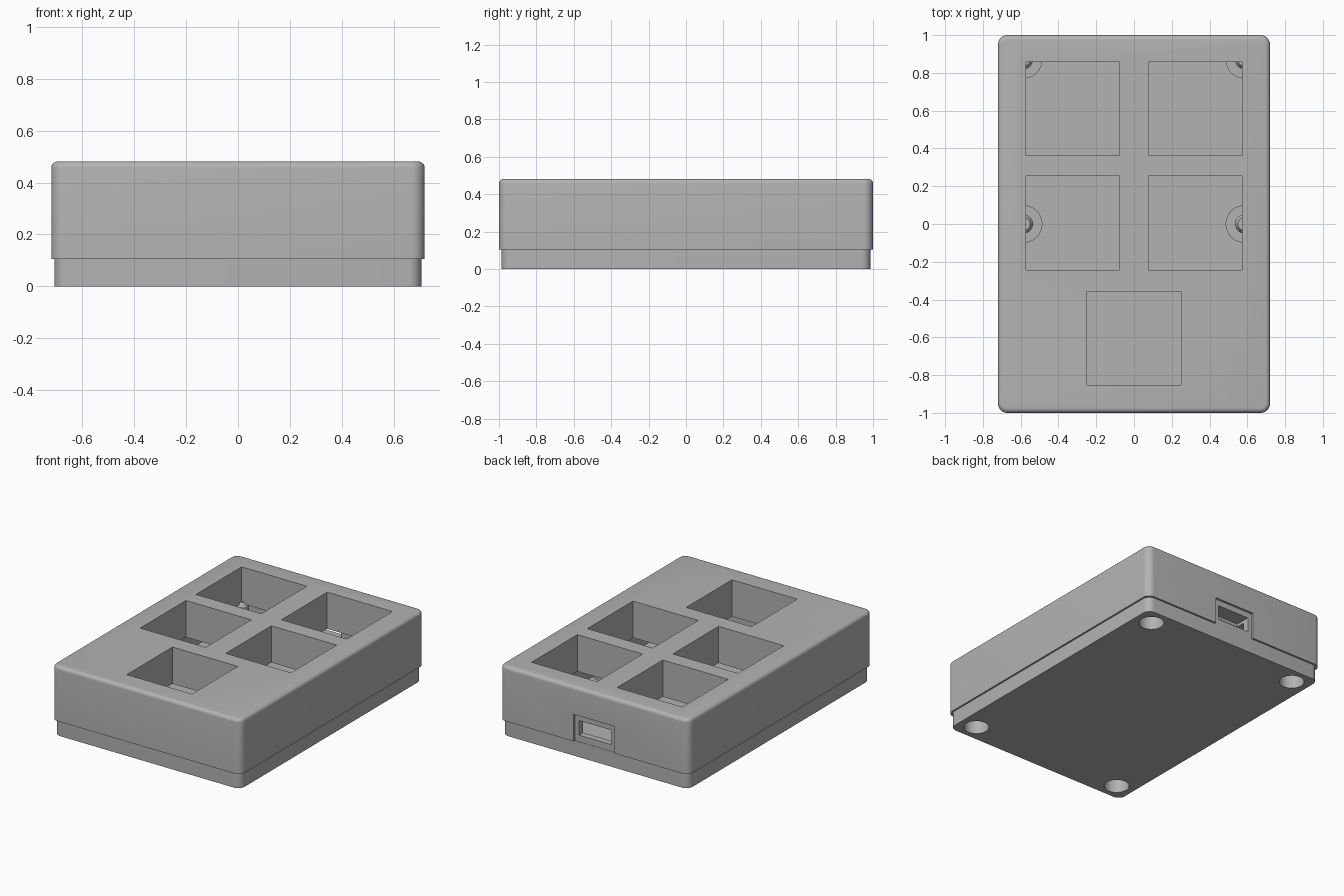
import bpy, bmesh, math

if "Cube" in bpy.data.objects:
    bpy.data.objects.remove(bpy.data.objects["Cube"])

grey = bpy.data.materials.new("warm_grey")
grey.diffuse_color = (0.45, 0.45, 0.45, 1)
grey.use_nodes = True
grey.node_tree.nodes["Principled BSDF"].inputs["Base Color"].default_value = grey.diffuse_color


def finish(name, bm):
    mesh = bpy.data.meshes.new(name)
    bmesh.ops.recalc_face_normals(bm, faces=bm.faces)
    bm.to_mesh(mesh)
    bm.free()
    ob = bpy.data.objects.new(name, mesh)
    bpy.context.collection.objects.link(ob)
    mesh.materials.append(grey)
    return ob


def rounded_box(name, hx, hy, z0, z1, radius=0.0, top=0.0):
    """Box with rounded upright corners and an optional softened top rim."""
    bm = bmesh.new()
    bmesh.ops.create_cube(bm, size=1)
    for v in bm.verts:
        v.co = (v.co.x * 2 * hx, v.co.y * 2 * hy, z0 if v.co.z < 0 else z1)
    if radius:
        edges = [e for e in bm.edges if abs(e.verts[0].co.z - e.verts[1].co.z) > 1e-4]
        bmesh.ops.bevel(bm, geom=edges, offset=radius, segments=8, profile=0.5, affect='EDGES')
    if top:
        edges = [e for e in bm.edges if all(v.co.z > z1 - 1e-4 for v in e.verts)]
        bmesh.ops.bevel(bm, geom=edges, offset=top, segments=5, profile=0.5, affect='EDGES')
    return finish(name, bm)


def turned(name, x, y, profile, n=32):
    """Closed round part from (radius, z) pairs, lowest first."""
    bm = bmesh.new()
    rings = [[bm.verts.new((x + r * math.cos(2 * math.pi * i / n),
                            y + r * math.sin(2 * math.pi * i / n), z)) for i in range(n)]
             for r, z in profile]
    for a, b in zip(rings, rings[1:]):
        for i in range(n):
            bm.faces.new((a[i], a[(i + 1) % n], b[(i + 1) % n], b[i]))
    bm.faces.new(rings[0])
    bm.faces.new(rings[-1])
    return finish(name, bm)


def cut(target, cutter):
    mod = target.modifiers.new("cut", 'BOOLEAN')
    mod.operation = 'DIFFERENCE'
    mod.solver = 'EXACT'
    mod.object = cutter
    bpy.context.view_layer.objects.active = target
    bpy.ops.object.modifier_apply(modifier=mod.name)
    bpy.data.objects.remove(cutter)


def box_cut(target, cx, cy, hx, hy, z0, z1):
    c = rounded_box("cutter", hx, hy, z0, z1)
    c.location = (cx, cy, 0)
    bpy.context.view_layer.update()
    cut(target, c)


LIP = 0.105      # height where the lid meets the base
PLATE = 0.23     # underside of the thick top plate

# Lid: thick plate with side walls
lid = rounded_box("lid", 0.72, 1.0, LIP, 0.482, 0.05, 0.025)
cut(lid, rounded_box("cutter", 0.66, 0.94, LIP - 0.1, PLATE, 0.02))

# Five square key openings
for cx, cy in ((-0.325, 0.61), (0.325, 0.61), (-0.325, 0.005), (0.325, 0.005), (0, -0.605)):
    box_cut(lid, cx, cy, 0.248, 0.248, 0.15, 0.6)

# Cable port with a shallow surround in the back wall
box_cut(lid, 0, 1.0, 0.155, 0.015, 0.0, 0.29)
box_cut(lid, 0, 0.98, 0.123, 0.1, 0.15, 0.25)

# Base tray
base = rounded_box("base", 0.708, 0.987, 0, LIP, 0.05)
cut(base, rounded_box("cutter", 0.66, 0.94, 0.06, 0.3, 0.02))

# Standoffs with locating pegs
posts = []
for sx in (-1, 1):
    for y in (-0.87, 0, 0.87):
        post = turned("standoff", sx * 0.585, y,
                      ((0.1, 0.03), (0.1, 0.13), (0.05, 0.13), (0.05, 0.22), (0.035, 0.245)))
        posts.append(post)
        # Screw wells open to the underside at the four corners
        if y:
            for part in (base, post):
                cut(part, turned("cutter", sx * 0.585, y, ((0.08, -0.1), (0.08, 0.1))))

# Smooth the curved surfaces, keep the edges crisp
for ob in [lid, base] + posts:
    bpy.ops.object.select_all(action='DESELECT')
    ob.select_set(True)
    bpy.context.view_layer.objects.active = ob
    bpy.ops.object.shade_smooth_by_angle(angle=math.radians(30))
